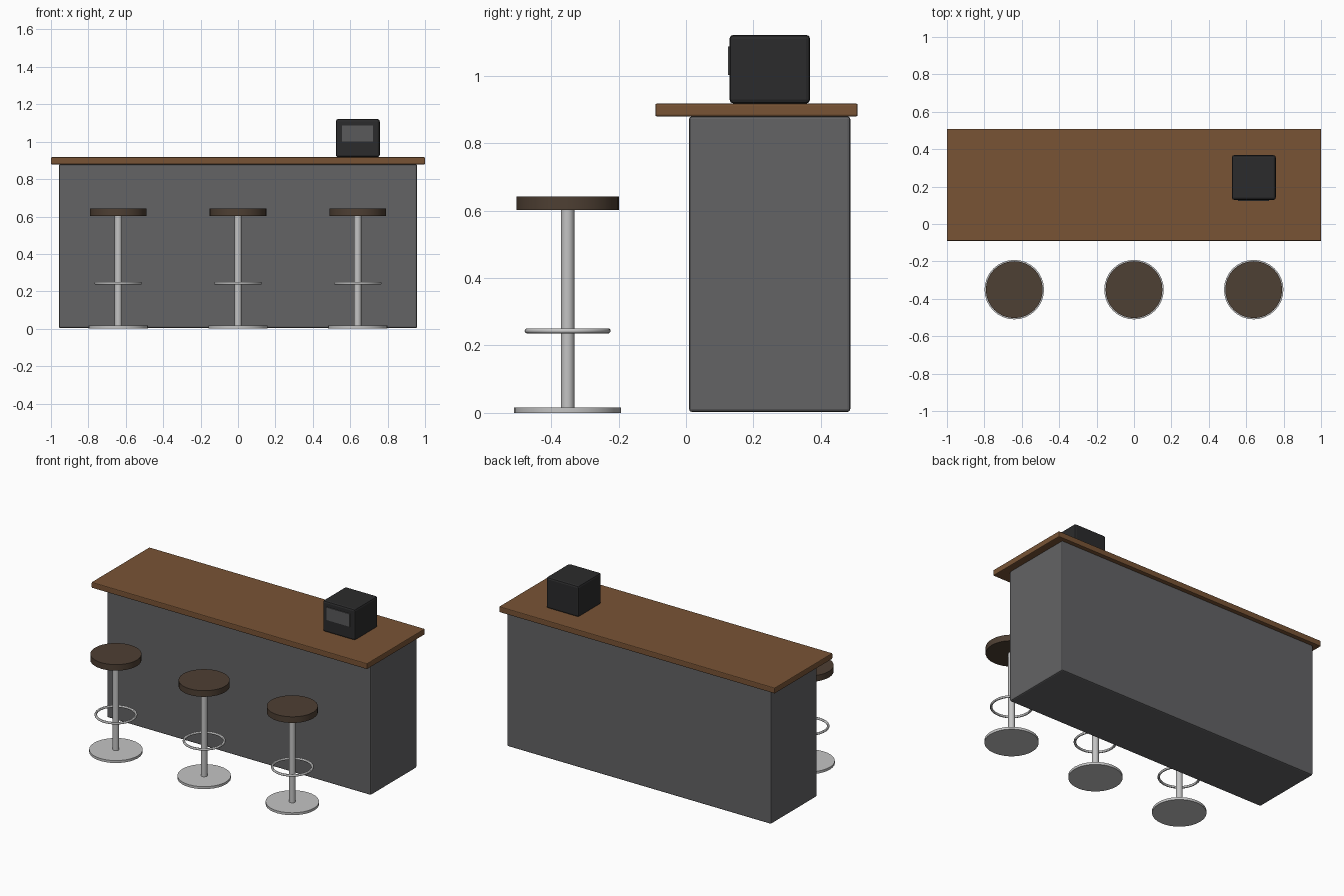
import bpy, math

if "Cube" in bpy.data.objects:
    bpy.data.objects.remove(bpy.data.objects["Cube"])


def material(name, rgb):
    m = bpy.data.materials.new(name)
    m.diffuse_color = (*rgb, 1)
    m.use_nodes = True
    m.node_tree.nodes["Principled BSDF"].inputs["Base Color"].default_value = m.diffuse_color
    return m


WOOD = material("warm wood", (0.19, 0.088, 0.036))
GREY = material("panel grey", (0.125, 0.125, 0.13))
SEAT = material("dark seat brown", (0.076, 0.05, 0.033))
METAL = material("brushed metal", (0.55, 0.55, 0.55))
BLACK = material("machine black", (0.024, 0.024, 0.025))
SCREEN = material("screen grey", (0.10, 0.10, 0.105))


def finish(name, mat, smooth=True):
    ob = bpy.context.object
    ob.name = name
    ob.data.materials.append(mat)
    if smooth:
        bpy.ops.object.shade_smooth_by_angle(angle=math.radians(30))
    return ob


def box(name, lo, hi, mat, bevel=0):
    c = [(a + b) / 2 for a, b in zip(lo, hi)]
    bpy.ops.mesh.primitive_cube_add(size=1, location=c)
    ob = bpy.context.object
    ob.scale = [b - a for a, b in zip(lo, hi)]
    bpy.ops.object.transform_apply(location=False, rotation=False, scale=True)
    if bevel:
        m = ob.modifiers.new("bevel", 'BEVEL')
        m.width, m.segments = bevel, 2
    return finish(name, mat, False)


def disc(name, x, y, r, z0, z1, mat, sides):
    bpy.ops.mesh.primitive_cylinder_add(vertices=sides, radius=r, depth=z1 - z0,
                                        location=(x, y, (z0 + z1) / 2))
    return finish(name, mat)


# counter
box("counter_body", (-0.957, 0.009, 0.003), (0.957, 0.487, 0.879), GREY, 0.008)
box("countertop", (-1, -0.091, 0.879), (1, 0.509, 0.917), WOOD, 0.005)

# register with screen plate on the front
box("register", (0.523, 0.129, 0.917), (0.758, 0.368, 1.121), BLACK, 0.012)
box("register_screen", (0.555, 0.124, 1.002), (0.723, 0.1325, 1.086), SCREEN)

# three bar stools
SY = -0.351
for i, x in enumerate((-0.64, 0, 0.64), 1):
    disc(f"stool_base_{i}", x, SY, 0.159, 0, 0.016, METAL, 32)
    disc(f"stool_pole_{i}", x, SY, 0.02, 0.016, 0.602, METAL, 16)
    disc(f"stool_seat_{i}", x, SY, 0.152, 0.602, 0.642, SEAT, 32)
    bpy.ops.mesh.primitive_torus_add(major_segments=48, minor_segments=12,
                                     major_radius=0.12, minor_radius=0.0075,
                                     location=(x, SY, 0.243))
    finish(f"stool_foot_ring_{i}", METAL)
